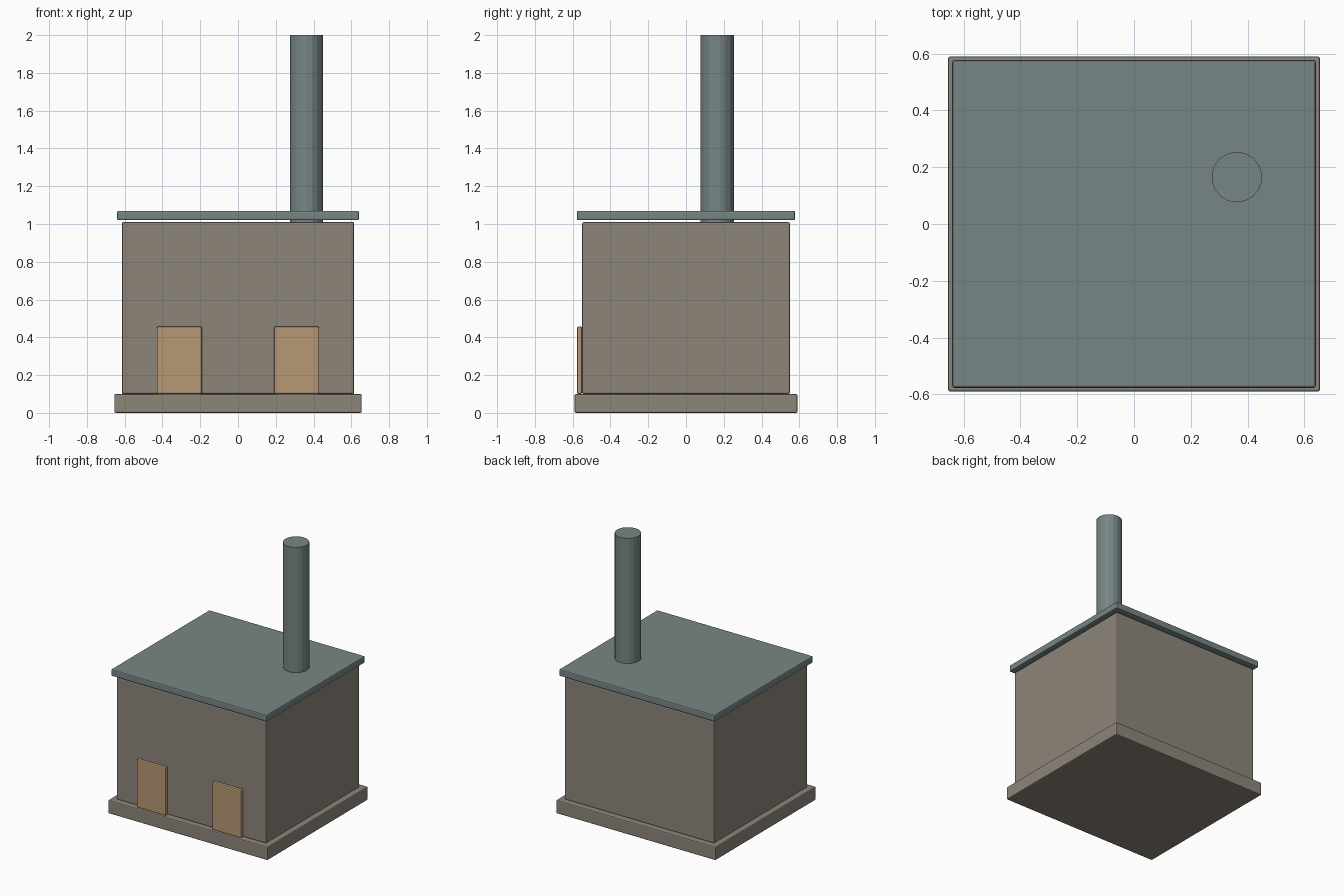
import bpy
import bmesh
from mathutils import Matrix

if "Cube" in bpy.data.objects:
    bpy.data.objects.remove(bpy.data.objects["Cube"])


def material(name, color):
    m = bpy.data.materials.new(name)
    m.diffuse_color = (*color, 1)
    m.use_nodes = True
    m.node_tree.nodes["Principled BSDF"].inputs["Base Color"].default_value = m.diffuse_color
    return m


stone = material("warm_grey_stone", (0.27, 0.235, 0.195))
slate = material("slate_green", (0.185, 0.24, 0.235))
wood = material("tan_wood", (0.48, 0.315, 0.175))


def finish(bm, name, mat):
    mesh = bpy.data.meshes.new(name)
    bm.to_mesh(mesh)
    bm.free()
    mesh.materials.append(mat)
    ob = bpy.data.objects.new(name, mesh)
    bpy.context.collection.objects.link(ob)
    return ob


def box(name, lo, hi, mat, bevel=0.008):
    size = [b - a for a, b in zip(lo, hi)]
    mid = [(a + b) / 2 for a, b in zip(lo, hi)]
    bm = bmesh.new()
    bmesh.ops.create_cube(bm, size=1, matrix=Matrix.Translation(mid) @ Matrix.Diagonal((*size, 1)))
    ob = finish(bm, name, mat)
    mod = ob.modifiers.new("soft_edges", 'BEVEL')
    mod.width = bevel
    mod.segments = 2
    return ob


# Foundation, walls and flat roof slab with a narrow gap beneath it
box("foundation", (-0.655, -0.59, 0), (0.655, 0.59, 0.10), stone)
box("walls", (-0.615, -0.55, 0.10), (0.615, 0.55, 1.01), stone)
box("roof", (-0.64, -0.577, 1.02), (0.64, 0.577, 1.07), slate)

# Pair of doors on the front wall
for side, x in (("left", -0.31), ("right", 0.31)):
    box("door_" + side, (x - 0.12, -0.577, 0.10), (x + 0.12, -0.55, 0.457), wood)

# Round chimney passing through the roof
bm = bmesh.new()
bmesh.ops.create_cone(bm, cap_ends=True, segments=18, radius1=0.089, radius2=0.089,
                      depth=0.99, matrix=Matrix.Translation((0.362, 0.165, 1.505)))
finish(bm, "chimney", slate)
